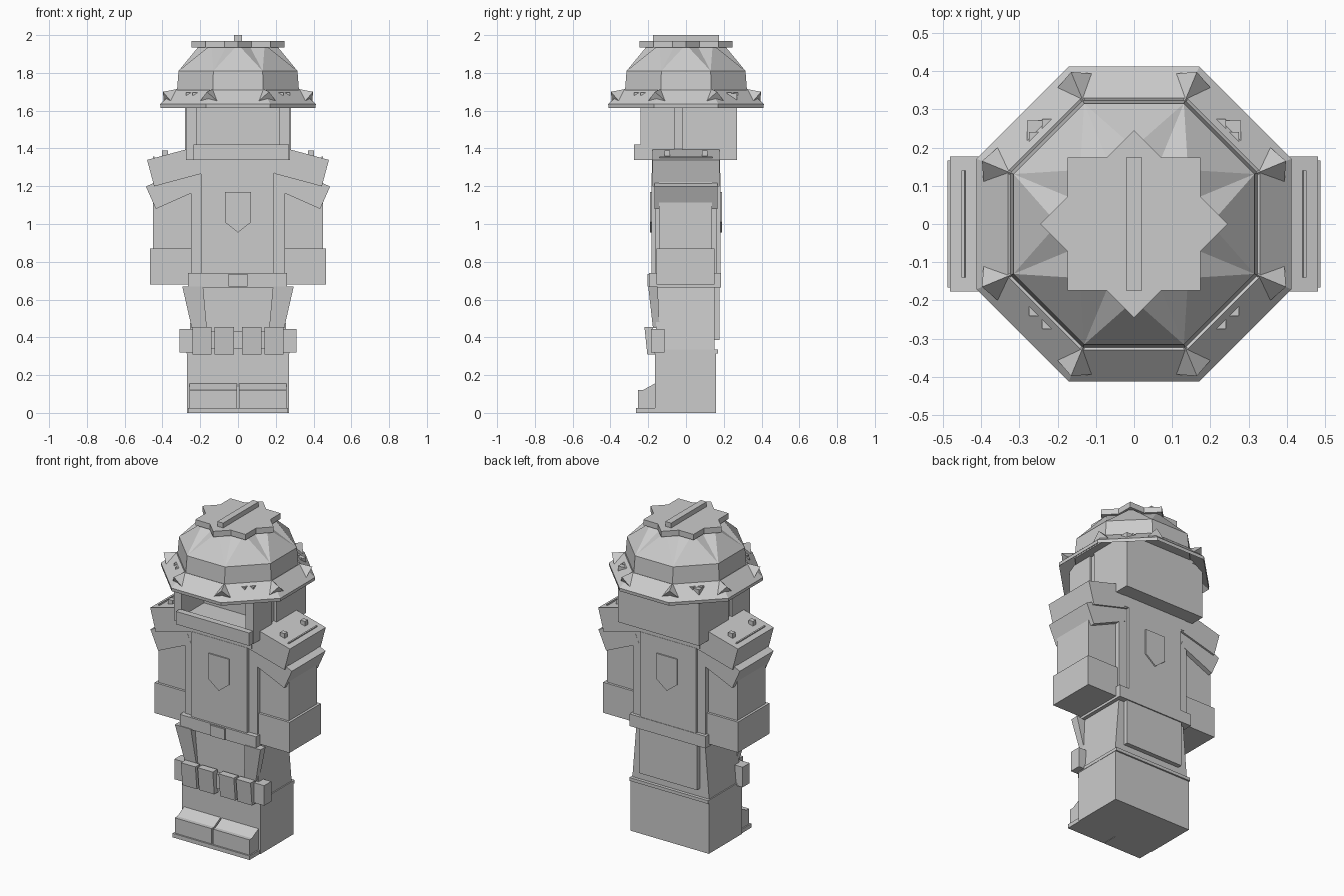
import bpy, bmesh, math
from mathutils import Vector

cube = bpy.data.objects.get("Cube")
if cube:
    bpy.data.objects.remove(cube, do_unlink=True)

grey = bpy.data.materials.new("plain grey")
grey.use_nodes = True
colour = (0.6, 0.6, 0.6, 1)
grey.diffuse_color = colour
grey.node_tree.nodes["Principled BSDF"].inputs["Base Color"].default_value = colour


def finish(name, bm):
    bmesh.ops.recalc_face_normals(bm, faces=bm.faces)
    mesh = bpy.data.meshes.new(name)
    bm.to_mesh(mesh)
    bm.free()
    mesh.materials.append(grey)
    ob = bpy.data.objects.new(name, mesh)
    bpy.context.collection.objects.link(ob)
    return ob


def loft(name, rings, closed=False):
    """Skin a stack of equal-length rings; cap the ends or close the loop."""
    bm = bmesh.new()
    vs = [[bm.verts.new(p) for p in ring] for ring in rings]
    n = len(vs[0])
    pairs = list(zip(vs, vs[1:])) + ([(vs[-1], vs[0])] if closed else [])
    for a, b in pairs:
        for i in range(n):
            j = (i + 1) % n
            bm.faces.new((a[i], a[j], b[j], b[i]))
    if not closed:
        bm.faces.new(vs[0])
        bm.faces.new(vs[-1])
    return finish(name, bm)


def box(name, x0, x1, y0, y1, z0, z1):
    return loft(name, [[(x0, y0, z), (x1, y0, z), (x1, y1, z), (x0, y1, z)] for z in (z0, z1)])


def extrude_y(name, profile, y0, y1):
    return loft(name, [[(x, y, z) for x, z in profile] for y in (y0, y1)])


def extrude_x(name, profile, x0, x1):
    return loft(name, [[(x, y, z) for y, z in profile] for x in (x0, x1)])


def octagon(apothem, z):
    r = apothem / math.cos(math.pi / 8)
    return [(r * math.cos(math.pi / 8 + i * math.pi / 4),
             r * math.sin(math.pi / 8 + i * math.pi / 4), z) for i in range(8)]


def star(tip, valley, z):
    pts = []
    for i in range(16):
        r, a = (valley if i % 2 else tip), i * math.pi / 8
        pts.append((r * math.cos(a), r * math.sin(a), z))
    return pts


# Helmet brim and band
loft("helmet_brim", [octagon(0.41, 1.615), octagon(0.412, 1.635), octagon(0.33, 1.71),
                     octagon(0.31, 1.70)], closed=True)
loft("helmet_band", [octagon(0.325, 1.68), octagon(0.315, 1.81)])

# Faceted crown: each band corner fans out to two tips and a valley
bm = bmesh.new()
low = [bm.verts.new(p) for p in octagon(0.315, 1.81)]
top = [bm.verts.new(p) for p in star(0.2, 0.15, 1.95)]
for i in range(8):
    t0, v, t1 = top[2 * i], top[2 * i + 1], top[(2 * i + 2) % 16]
    bm.faces.new((low[i], v, t0))
    bm.faces.new((low[i], t1, v))
    bm.faces.new((low[i], low[(i + 1) % 8], t1))
bm.faces.new(top)
bm.faces.new(low)
finish("helmet_crown", bm)
loft("crown_star", [star(0.245, 0.188, z) for z in (1.935, 1.97)])
box("crown_bar", -0.02, 0.02, -0.175, 0.175, 1.96, 2.0)

# Pyramid studs on the brim corners
for i in range(8):
    a = math.pi / 8 + i * math.pi / 4
    out, side = Vector((math.cos(a), math.sin(a), 0)), Vector((-math.sin(a), math.cos(a), 0))
    up = Vector((0, 0, 1))
    bm = bmesh.new()
    apex = bm.verts.new(out * 0.345 + up * 1.715)
    base = [bm.verts.new(p) for p in (out * 0.405 + side * 0.05 + up * 1.65,
                                      out * 0.43 + up * 1.70,
                                      out * 0.405 - side * 0.05 + up * 1.65)]
    bm.faces.new(base)
    for j in range(3):
        bm.faces.new((apex, base[j], base[(j + 1) % 3]))
    finish("brim_stud", bm)

# Small chips on the diagonal brim faces
for sx in (-1, 1):
    for sy in (-1, 1):
        for cx, cy in ((0.24, 0.275), (0.275, 0.24)):
            tri = [(cx, cy), (cx - 0.04, cy), (cx, cy - 0.035)]
            loft("brim_chip", [[(sx * x, sy * y, z) for x, y in tri] for z in (1.665, 1.695)])

# Head: hood, open face with cheeks, floor and chin guard
box("hood", -0.28, 0.28, -0.02, 0.27, 1.34, 1.69)
box("face_floor", -0.25, 0.25, -0.24, -0.02, 1.34, 1.38)
box("chin_guard", -0.235, 0.27, -0.275, -0.235, 1.34, 1.42)
for s in (-1, 1):
    x0, x1 = sorted((s * 0.22, s * 0.275))
    box("cheek", x0, x1, -0.24, -0.06, 1.34, 1.68)
    x0, x1 = sorted((s * 0.22, s * 0.262))
    box("cheek_groove", x0, x1, -0.06, -0.02, 1.34, 1.68)

# Torso, collar and chest plates with shields
box("torso", -0.25, 0.25, -0.165, 0.165, 0.68, 1.29)
box("collar", -0.22, 0.22, -0.18, 0.18, 1.27, 1.35)
shield = [(-0.07, 1.17), (0.07, 1.17), (0.07, 1.01), (0, 0.955), (-0.07, 1.01)]
for s in (-1, 1):
    y0, y1 = sorted((s * 0.16, s * 0.182))
    box("chest_plate", -0.195, 0.19, y0, y1, 0.73, 1.27)
    extrude_y("shield", shield, s * 0.18, s * 0.19)
box("belt", -0.265, 0.26, -0.195, 0.185, 0.665, 0.74)
box("buckle", -0.05, 0.05, -0.205, -0.19, 0.668, 0.735)


def tilted_pad(name, s, cx, cz, length, thick, degrees, half_y):
    """Slab sloping down away from the body."""
    a = math.radians(degrees)
    u, w = Vector((math.cos(a), -math.sin(a))), Vector((math.sin(a), math.cos(a)))
    c = Vector((cx, cz))
    pts = [c + u * i * length / 2 + w * j * thick / 2
           for i, j in ((-1, -1), (1, -1), (1, 1), (-1, 1))]
    extrude_y(name, [(s * p.x, p.y) for p in pts], -half_y, half_y)


# Arms and shoulder pads
for s in (-1, 1):
    x0, x1 = sorted((s * 0.24, s * 0.45))
    box("upper_arm", x0, x1, -0.142, 0.137, 0.86, 1.25)
    x0, x1 = sorted((s * 0.25, s * 0.465))
    box("forearm", x0, x1, -0.157, 0.152, 0.68, 0.87)
    tilted_pad("shoulder_pad", s, 0.337, 1.303, 0.26, 0.145, 15, 0.177)
    tilted_pad("lower_shoulder_pad", s, 0.347, 1.19, 0.25, 0.13, 24, 0.166)
    tilted_pad("pad_rib", s, 0.445, 1.351, 0.008, 0.012, 15, 0.14)
    for y in (-0.1, 0.1):
        x0, x1 = sorted((s * 0.37, s * 0.402))
        box("pad_peg", x0, x1, y - 0.015, y + 0.015, 1.34, 1.39)

# Skirt, back flap and hanging front straps
extrude_y("skirt", [(-0.235, 0.69), (0.235, 0.69), (0.265, 0.33), (-0.265, 0.33)], -0.16, 0.15)
box("back_flap", -0.2, 0.2, 0.14, 0.178, 0.385, 0.67)
box("skirt_rim", -0.272, 0.272, -0.167, 0.17, 0.315, 0.335)
for s in (-1, 1):
    bands = [[(s * 0.295, -0.2), (s * 0.185, -0.2), (s * 0.185, -0.15), (s * 0.295, -0.15)],
             [(s * 0.245, -0.175), (s * 0.165, -0.175), (s * 0.165, -0.14), (s * 0.245, -0.14)]]
    loft("front_strap", [[(x, y, z) for x, y in ring] for ring, z in zip(bands, (0.67, 0.45))])

# Pouch row
box("pouch_strap", -0.25, 0.25, -0.185, -0.15, 0.34, 0.43)
pouch = [(-0.205, 0.31), (-0.22, 0.455), (-0.175, 0.455), (-0.16, 0.31)]
for s in (-1, 1):
    for inner, outer in ((0.02, 0.125), (0.14, 0.24)):
        extrude_x("pouch", pouch, s * inner, s * outer)
    x0, x1 = sorted((s * 0.24, s * 0.31))
    box("side_pouch", x0, x1, -0.185, -0.115, 0.32, 0.445)

# Legs and boots
box("legs", -0.27, 0.27, -0.165, 0.16, 0, 0.33)
toe = [(-0.255, 0.02), (-0.255, 0.12), (-0.23, 0.12), (-0.165, 0.155), (-0.15, 0.02)]
for s in (-1, 1):
    extrude_x("boot_toe", toe, s * 0.005, s * 0.257)
    x0, x1 = sorted((s * 0.001, s * 0.265))
    box("boot_sole", x0, x1, -0.265, -0.15, 0, 0.025)
